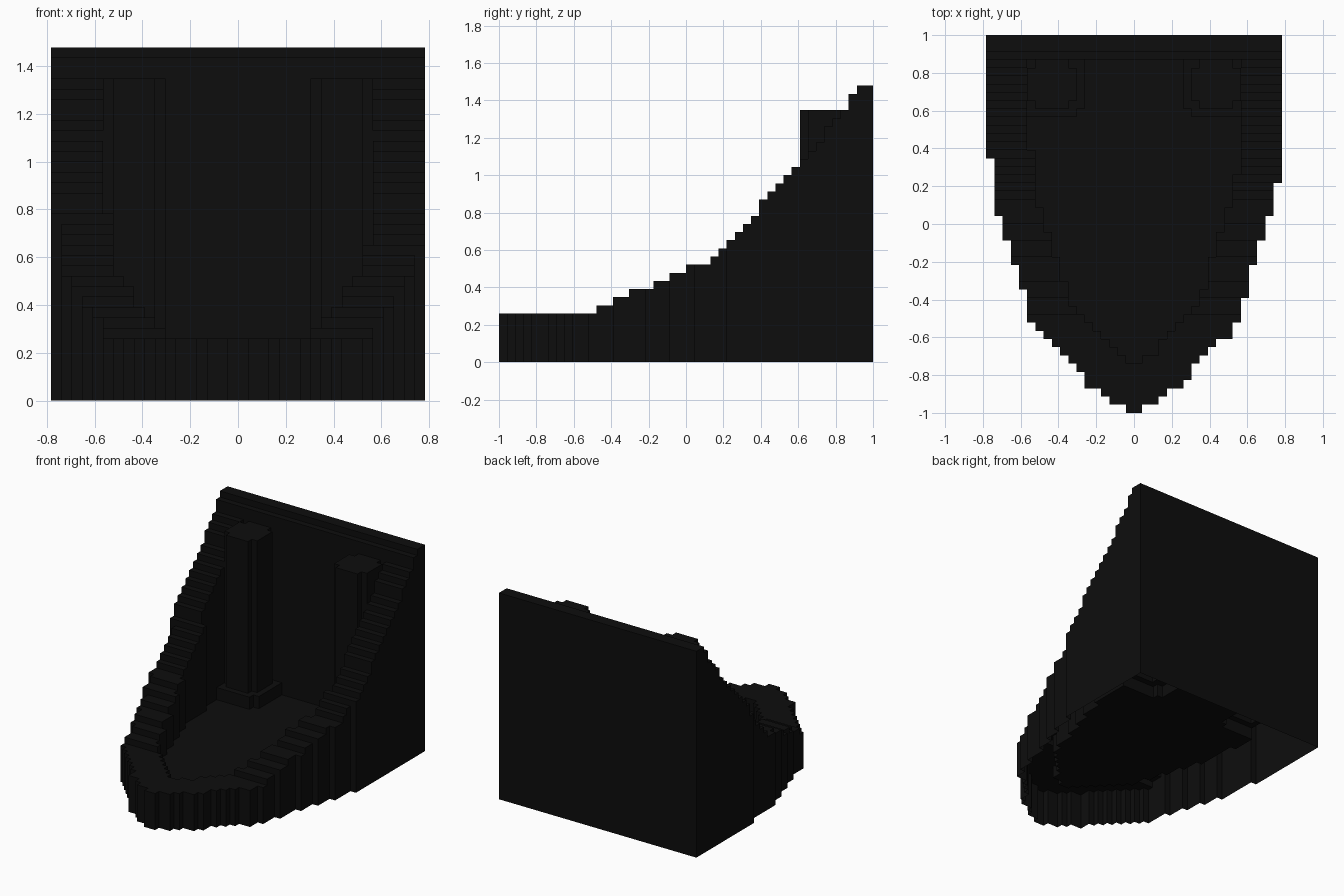
import bpy, bmesh

if "Cube" in bpy.data.objects:
    bpy.data.objects.remove(bpy.data.objects["Cube"])

V = 2 / 46            # block size
NX, NY = 36, 46       # blocks across and deep
FLOOR, COLUMN_TOP, PLINTH_TOP = 4, 31, 6


def expand(runs):
    """Turn (value, count) runs into one value per row, front to back."""
    return [v for v, n in runs for _ in range(n)]


# Outline half-widths (in blocks) for the left and right side
LEFT = expand([(1, 1), (3, 1), (4, 1), (6, 2), (7, 1), (8, 1), (9, 1), (10, 1), (11, 1),
               (12, 1), (13, 4), (14, 3), (15, 3), (16, 3), (17, 7), (18, 15)])
RIGHT = expand([(1, 1), (3, 1), (4, 1), (6, 1), (7, 2), (8, 1), (9, 1), (10, 1),
                (12, 2), (13, 3), (14, 4), (15, 3), (16, 3), (17, 4), (18, 18)])
# Stepped wall height (in blocks), rising towards the back
WALL = expand([(6, 12), (7, 2), (8, 2), (9, 3), (10, 2), (11, 2), (12, 3)])
WALL += list(range(13, 19)) + list(range(20, 28)) + [29, 30, 31, 33, 34, 34]


def inside(i, j):
    return 0 <= j < NY and 18 - LEFT[j] <= i < 18 + RIGHT[j]


def is_wall(i, j):
    """Back slab, or within five blocks of the outer outline."""
    if j >= 43:
        return True
    return any(not inside(i + a, j + b)
               for a in range(-5, 6) for b in range(-5, 1) if a * a + b * b <= 26)


def near_column(i, j, half):
    """Square footprint with clipped corners, mirrored left and right."""
    dx, dy = abs(abs(i - 17.5) - 10), abs(j - 39.5)
    return max(dx, dy) < half and dx + dy < 2 * half - 1


height, part = {}, {}
for j in range(NY):
    for i in range(NX):
        if not inside(i, j):
            continue
        h, name = (WALL[j], "stepped_wall") if is_wall(i, j) else (FLOOR, "floor")
        column = "column_left" if i < 18 else "column_right"
        if near_column(i, j, 4) and h < PLINTH_TOP:
            h, name = PLINTH_TOP, column
        if near_column(i, j, 3) and h < COLUMN_TOP:
            h, name = COLUMN_TOP, column
        height[i, j], part[i, j] = h, name

black = bpy.data.materials.new("black")
black.diffuse_color = (0.004, 0.004, 0.004, 1)
black.use_nodes = True
black.node_tree.nodes["Principled BSDF"].inputs["Base Color"].default_value = black.diffuse_color


def build(name):
    """Blocky skin, open underneath: block tops plus drops to lower neighbours."""
    bm = bmesh.new()

    def quad(*pts):
        bm.faces.new([bm.verts.new(((x - NX / 2) * V, (y - NY / 2) * V, z * V))
                      for x, y, z in pts])

    for (i, j), h in height.items():
        if part[i, j] != name:
            continue
        corners = [(i, j), (i + 1, j), (i + 1, j + 1), (i, j + 1)]
        quad(*[(x, y, h) for x, y in corners])
        for k, (a, b) in enumerate([(0, -1), (1, 0), (0, 1), (-1, 0)]):
            low = height.get((i + a, j + b), 0)
            if low < h:
                p, q = corners[k], corners[(k + 1) % 4]
                quad((*p, low), (*q, low), (*q, h), (*p, h))
    bmesh.ops.remove_doubles(bm, verts=bm.verts, dist=0.001)
    mesh = bpy.data.meshes.new(name)
    bm.to_mesh(mesh)
    bm.free()
    mesh.materials.append(black)
    bpy.context.collection.objects.link(bpy.data.objects.new(name, mesh))


for name in ("stepped_wall", "floor", "column_left", "column_right"):
    build(name)
